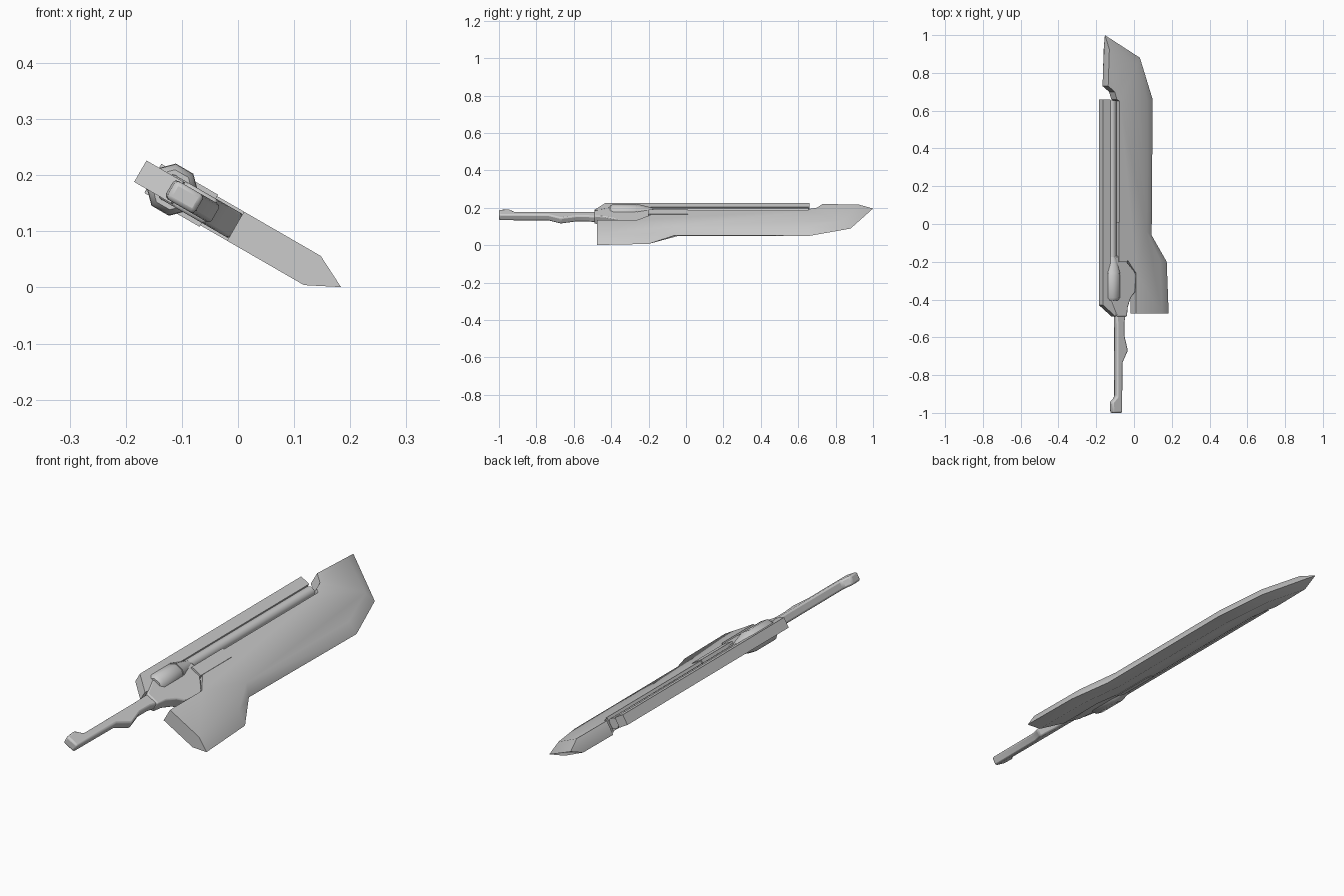
import bpy, bmesh, math
from mathutils import Matrix

if "Cube" in bpy.data.objects:
    bpy.data.objects.remove(bpy.data.objects["Cube"])

# Local frame: x = blade width, y = length, z = thickness; whole sword rolled 30 degrees
TILT = Matrix.Translation((0, 0, 0.1066)) @ Matrix.Rotation(math.radians(30), 4, 'Y')


def finish(name, bm, angle=35, bevel=0, segments=2):
    bmesh.ops.remove_doubles(bm, verts=bm.verts, dist=1e-5)
    bmesh.ops.recalc_face_normals(bm, faces=bm.faces)
    me = bpy.data.meshes.new(name)
    bm.to_mesh(me)
    bm.free()
    ob = bpy.data.objects.new(name, me)
    bpy.context.collection.objects.link(ob)
    ob.matrix_world = TILT
    if bevel:
        mod = ob.modifiers.new("bevel", 'BEVEL')
        mod.width, mod.segments = bevel, segments
        mod.limit_method = 'ANGLE'
    bpy.ops.object.select_all(action='DESELECT')
    ob.select_set(True)
    bpy.context.view_layer.objects.active = ob
    bpy.ops.object.shade_smooth_by_angle(angle=math.radians(angle))
    return ob


def slab(name, rim, half, face=None, **kw):
    """Plate: rim outline at z=0, face outline at z=+-half (same count of points)."""
    face = face or rim
    bm = bmesh.new()
    top = [bm.verts.new((x, y, half)) for x, y in face]
    mid = [bm.verts.new((x, y, 0)) for x, y in rim]
    low = [bm.verts.new((x, y, -half)) for x, y in face]
    n = len(rim)
    bm.faces.new(top)
    bm.faces.new(low[::-1])
    for i in range(n):
        j = (i + 1) % n
        bm.faces.new((top[i], mid[i], mid[j], top[j]))
        bm.faces.new((mid[i], low[i], low[j], mid[j]))
    return finish(name, bm, **kw)


def lathe(name, u, rings, sides, **kw):
    """Round part along y from (y, radius) rings."""
    bm = bmesh.new()
    loops = []
    for y, r in rings:
        loops.append([bm.verts.new((u + r * math.cos(a), y, r * math.sin(a)))
                      for a in (math.tau * (k + 0.5) / sides for k in range(sides))])
    for a, b in zip(loops, loops[1:]):
        for k in range(sides):
            m = (k + 1) % sides
            bm.faces.new((a[k], a[m], b[m], b[k]))
    bm.faces.new(loops[0])
    bm.faces.new(loops[-1])
    return finish(name, bm, **kw)


# Blade: sharp outer edge, thick flat body, notched spine side
inner = [(-0.175, 0.73), (-0.135, 0.70), (-0.122, 0.66), (-0.105, 0.65), (-0.105, 0.0),
         (-0.065, -0.02), (-0.065, -0.18), (-0.005, -0.26), (-0.005, -0.475)]
edge = [(0.212, -0.475), (0.200, -0.20), (0.108, -0.06), (0.114, 0.66),
        (0.036, 0.88), (-0.178, 1.0)]
cheek = [(0.153, -0.475), (0.143, -0.19), (0.062, -0.04), (0.064, 0.65),
         (-0.004, 0.845), (-0.168, 0.925)]
slab("blade", inner + edge, 0.03, inner + cheek)

# Spine rail along the back, tapering toward the grip
slab("spine_rail", [(-0.201, 0.66), (-0.201, -0.43), (-0.125, -0.49), (-0.11, -0.40),
                    (-0.157, -0.38), (-0.157, 0.66)], 0.022)

# Barrel and chamber drum share one axis
lathe("barrel", -0.135, [(-0.20, 0.024), (0.655, 0.024)], 8, angle=50)
lathe("chamber_drum", -0.135, [(-0.405, 0.036), (-0.39, 0.046), (-0.27, 0.046), (-0.255, 0.04)],
      8, angle=50)
lathe("barrel_collar", -0.135, [(-0.262, 0.047), (-0.175, 0.025)], 8, angle=50)

# Frame joining drum, blade and grip
slab("frame", [(-0.16, -0.26), (-0.13, -0.17), (-0.085, -0.17), (-0.01, -0.25),
               (0.0, -0.27), (-0.005, -0.36), (-0.032, -0.39), (-0.05, -0.44), (-0.055, -0.49),
               (-0.115, -0.49), (-0.15, -0.41)], 0.025, bevel=0.006)
slab("frame_tang", [(-0.11, -0.20), (-0.06, -0.20), (-0.06, 0.01), (-0.11, 0.01)], 0.033)

# Grip with finger swell and hooked pommel
slab("grip", [(-0.118, -0.44), (-0.05, -0.44), (-0.066, -0.52), (-0.066, -0.59), (-0.045, -0.67),
              (-0.078, -0.735), (-0.08, -1.0), (-0.137, -1.0), (-0.142, -0.945), (-0.114, -0.915),
              (-0.114, -0.55)], 0.019, bevel=0.008)
